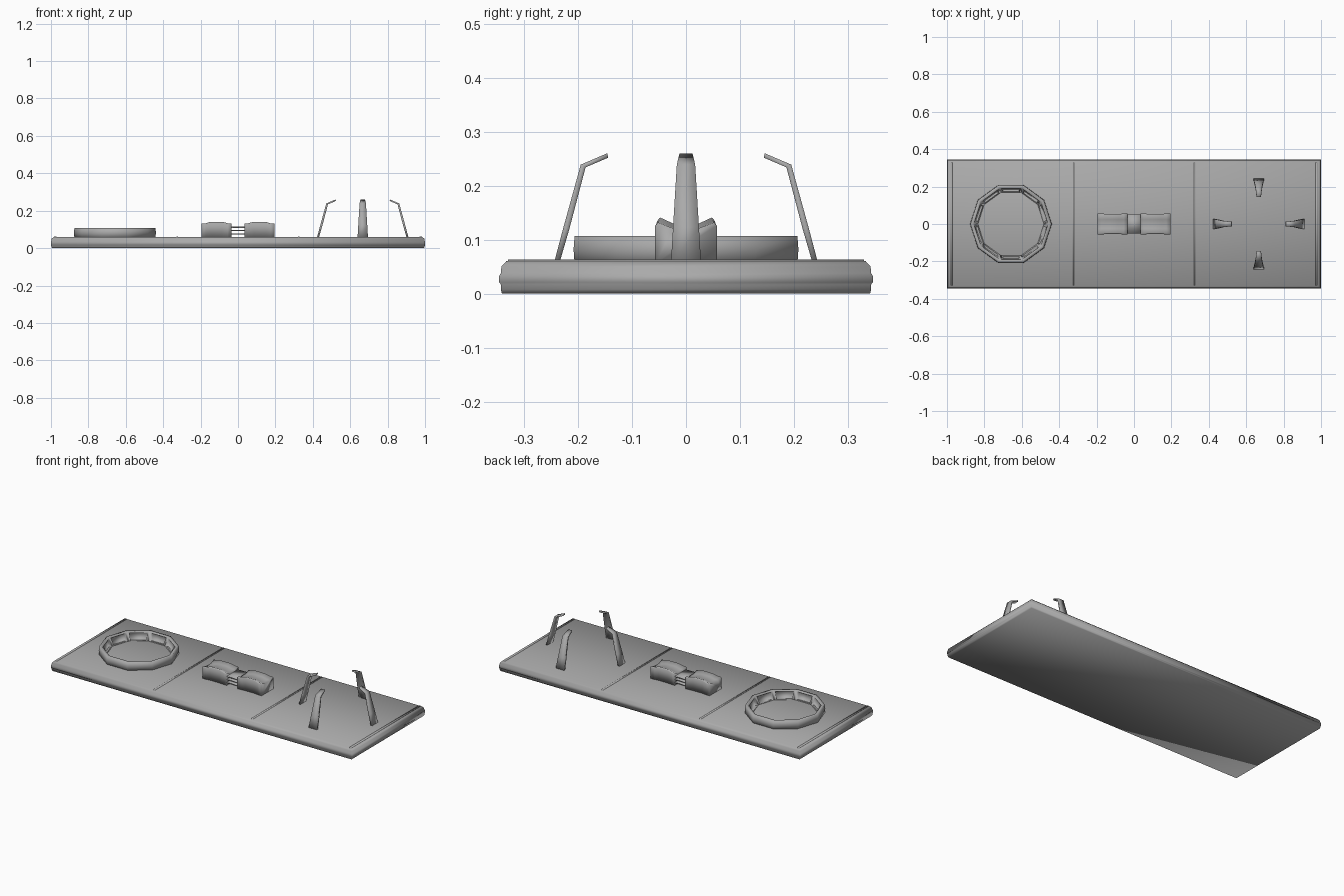
import bpy, bmesh
from math import cos, sin, pi
from mathutils import Matrix, Vector

if "Cube" in bpy.data.objects:
    bpy.data.objects.remove(bpy.data.objects["Cube"])

grey = bpy.data.materials.new("dark_grey")
grey.diffuse_color = (0.4, 0.4, 0.4, 1)
grey.use_nodes = True
grey.node_tree.nodes["Principled BSDF"].inputs["Base Color"].default_value = grey.diffuse_color


def finish(name, bm):
    bmesh.ops.recalc_face_normals(bm, faces=bm.faces)
    for f in bm.faces:
        f.smooth = True
    me = bpy.data.meshes.new(name)
    bm.to_mesh(me)
    bm.free()
    me.materials.append(grey)
    ob = bpy.data.objects.new(name, me)
    bpy.context.collection.objects.link(ob)
    return ob


def loft(name, loops):
    """Skin closed loops of equal length and cap both ends."""
    bm = bmesh.new()
    rows = [[bm.verts.new(p) for p in loop] for loop in loops]
    n = len(rows[0])
    for a, b in zip(rows, rows[1:]):
        for i in range(n):
            j = (i + 1) % n
            bm.faces.new((a[i], a[j], b[j], b[i]))
    bm.faces.new(rows[0])
    bm.faces.new(rows[-1])
    return finish(name, bm)


def box(name, centre, size):
    bm = bmesh.new()
    m = Matrix.Translation(centre) @ Matrix.Diagonal((*size, 1))
    bmesh.ops.create_cube(bm, size=1, matrix=m)
    return finish(name, bm)


DECK = 0.060

# Base plate: stacked rectangles with chamfered rim and a slim side band
rim = [(0.993, 0.341, 0), (0.998, 0.343, 0.008), (1.0, 0.343, 0.017), (1.0, 0.346, 0.021),
       (1.0, 0.346, 0.033), (0.998, 0.343, 0.038), (0.997, 0.342, 0.050), (0.985, 0.333, DECK)]
loft("base_plate", [[(sx * x, sy * y, z) for sx, sy in ((-1, -1), (1, -1), (1, 1), (-1, 1))]
                    for x, y, z in rim])

# Raised divider strips and end strips
for i, s in enumerate((-1, 1)):
    box(f"divider_strip_{i}", (s * 0.325, 0, 0.059), (0.010, 0.660, 0.006))
    box(f"end_strip_{i}", (s * 0.977, 0, 0.059), (0.012, 0.660, 0.008))

# Ten-sided ring with a recessed panel in each sloping inner face
bm = bmesh.new()
N = 10
CX = -0.658
prof = [(0.217, 0.055), (0.219, 0.082), (0.217, 0.107), (0.200, 0.107), (0.174, 0.055)]
rows = [[bm.verts.new((CX + r * cos(2 * pi * i / N), r * sin(2 * pi * i / N), z))
         for r, z in prof] for i in range(N)]
inner = []
for i in range(N):
    a, b = rows[i], rows[(i + 1) % N]
    for k in range(len(prof)):
        m = (k + 1) % len(prof)
        f = bm.faces.new((a[k], b[k], b[m], a[m]))
        if k == 3:
            inner.append(f)
bmesh.ops.recalc_face_normals(bm, faces=bm.faces)
bmesh.ops.inset_individual(bm, faces=inner, thickness=0.010)
for f in inner:
    c = f.calc_center_median()
    t = Vector((-c.y, c.x - CX, 0)).normalized()
    for v in f.verts:
        v.co -= t * (v.co - c).dot(t) * 0.1
bmesh.ops.inset_individual(bm, faces=inner, thickness=0.001, depth=-0.014)
finish("panelled_ring", bm)

# Two saddle-topped blocks, lofted along x
stations = [(0.036, 0.057, 0.132), (0.055, 0.056, 0.133), (0.085, 0.053, 0.141),
            (0.145, 0.053, 0.141), (0.172, 0.056, 0.133), (0.196, 0.057, 0.132)]
for i, s in enumerate((-1, 1)):
    loops = []
    for x, w, z in stations:
        half = [(w, 0.055), (w, z - 0.006), (w - 0.005, z), (0.024, z - 0.011)]
        loops.append([(s * x, y, h) for y, h in half] +
                     [(s * x, -y, h) for y, h in reversed(half)])
    loft(f"saddle_block_{i}", loops)

# Stacked slats joining the blocks
for i, z in enumerate((0.076, 0.094, 0.112)):
    box(f"joining_slat_{i}", (0, 0, z), (0.09, 0.102, 0.007))

# Four bent, tapering prongs
#        inner radius, z, outer radius, z, half width
path = [(0.235, 0.055, 0.245, 0.055, 0.028), (0.216, 0.12, 0.227, 0.123, 0.024),
        (0.186, 0.234, 0.195, 0.239, 0.017), (0.144, 0.252, 0.146, 0.260, 0.012)]
for k in range(4):
    rot = Matrix.Translation((0.667, 0, 0)) @ Matrix.Rotation(k * pi / 2, 4, 'Z')
    loops = [[rot @ Vector(p) for p in ((a, -w, za), (b, -w, zb), (b, w, zb), (a, w, za))]
             for a, za, b, zb, w in path]
    loft(f"prong_{k}", loops)
